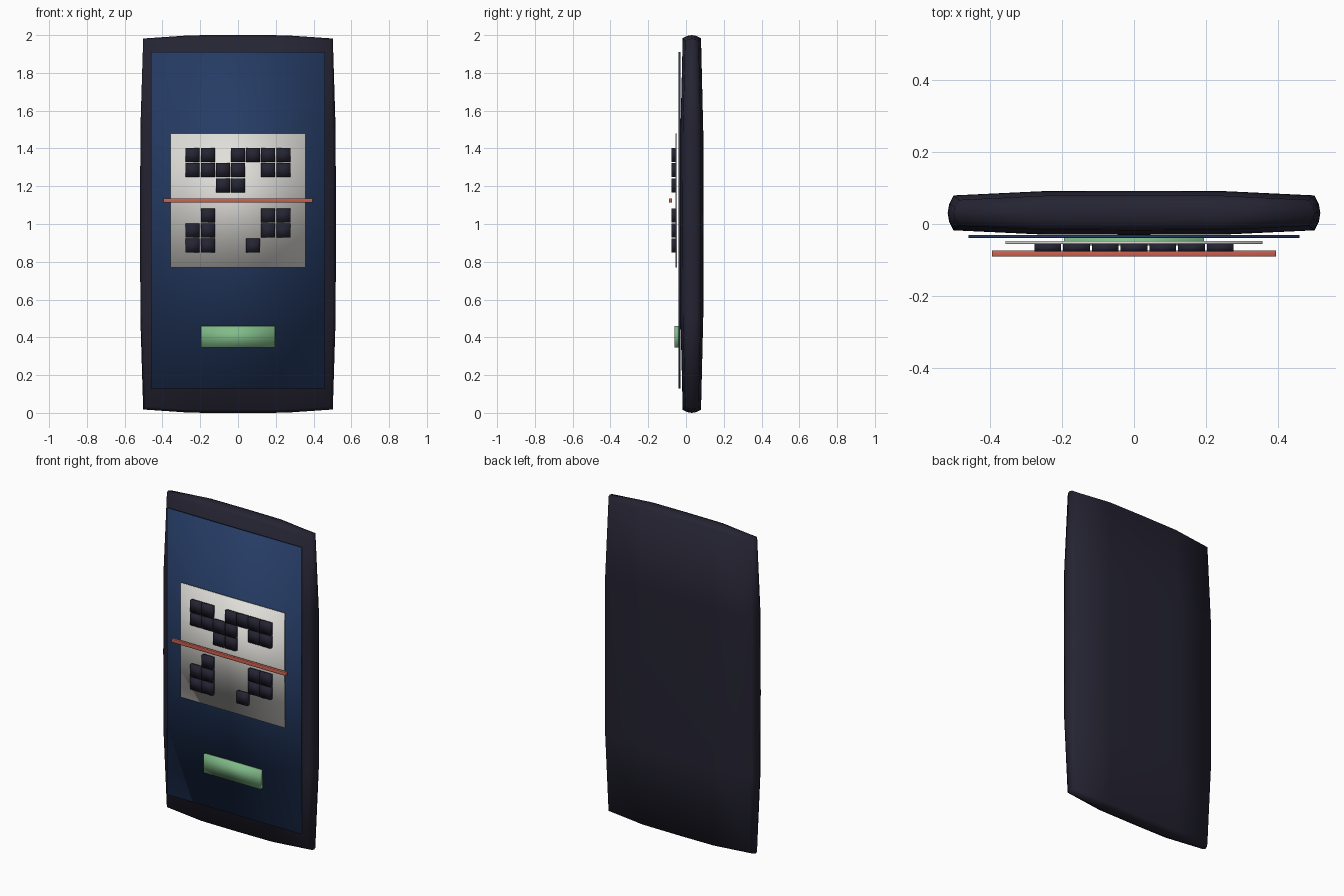
import bpy, bmesh

cube = bpy.data.objects.get("Cube")
if cube:
    bpy.data.objects.remove(cube, do_unlink=True)


def material(name, rgb):
    m = bpy.data.materials.new(name)
    m.use_nodes = True
    m.diffuse_color = (*rgb, 1)
    m.node_tree.nodes["Principled BSDF"].inputs["Base Color"].default_value = (*rgb, 1)
    return m


DARK = material("dark_casing", (0.018, 0.017, 0.032))
BLUE = material("screen_blue", (0.019, 0.045, 0.13))
PAPER = material("paper_white", (0.75, 0.74, 0.70))
RED = material("scan_red", (0.62, 0.12, 0.08))
GREEN = material("button_green", (0.22, 0.50, 0.25))


def finish(name, bm, mat):
    for f in bm.faces:
        f.smooth = True
    mesh = bpy.data.meshes.new(name)
    bm.to_mesh(mesh)
    bm.free()
    mesh.materials.append(mat)
    obj = bpy.data.objects.new(name, mesh)
    bpy.context.collection.objects.link(obj)
    return obj


def box(name, mat, x, y, z, bevel=0):
    """Softly shaded box given by its (low, high) ranges."""
    bm = bmesh.new()
    bmesh.ops.create_cube(bm, size=1)
    for v in bm.verts:
        v.co = [(a + b) / 2 + c * (b - a) for c, (a, b) in zip(v.co, (x, y, z))]
    if bevel:
        bmesh.ops.bevel(bm, geom=bm.edges[:], offset=bevel, segments=2,
                        profile=0.5, affect='EDGES')
    return finish(name, bm, mat)


# Phone casing: subdivided slab whose faces bulge and whose rim is rounded
def bulge(s):
    return 0 if abs(s) > 0.9 else 0.95 if abs(s) > 0.4 else 1


def rim_inset(t):
    return 0.016 if abs(t) > 0.9 else 0.004 if abs(t) > 0.4 else 0


bm = bmesh.new()
bmesh.ops.create_cube(bm, size=2)
bmesh.ops.subdivide_edges(bm, edges=bm.edges[:], cuts=3, use_grid_fill=True)
for v in bm.verts:
    u, t, w = v.co
    inset = rim_inset(t)
    half = 0.036 + 0.0125 * (bulge(u) + bulge(w))
    v.co = (u * (0.502 + 0.016 * bulge(w) - inset),
            0.031 + t * half,
            1 + w * (0.982 + 0.018 * bulge(u) - inset))
finish("phone_casing", bm, DARK)

# Screen and the sheet shown on it
box("screen", BLUE, (-0.46, 0.46), (-0.039, -0.030), (0.13, 1.91))
box("code_sheet", PAPER, (-0.357, 0.357), (-0.056, -0.047), (0.77, 1.48))

# Code squares
PATTERN = ["##.####",
           "####.##",
           "..##...",
           ".......",
           ".#...##",
           "##...##",
           "##..#.."]
PITCH, HALF = 0.08, 0.037
for r, row in enumerate(PATTERN):
    for c, mark in enumerate(row):
        if mark == "#":
            x = (c - 3) * PITCH
            z = 1.125 - (r - 3) * PITCH
            box(f"code_square_{r}_{c}", DARK, (x - HALF, x + HALF),
                (-0.077, -0.055), (z - HALF, z + HALF))

# Scanning bar and button
box("scan_bar", RED, (-0.395, 0.395), (-0.091, -0.073), (1.113, 1.135), 0.003)
box("button", GREEN, (-0.195, 0.195), (-0.060, -0.038), (0.345, 0.46))
